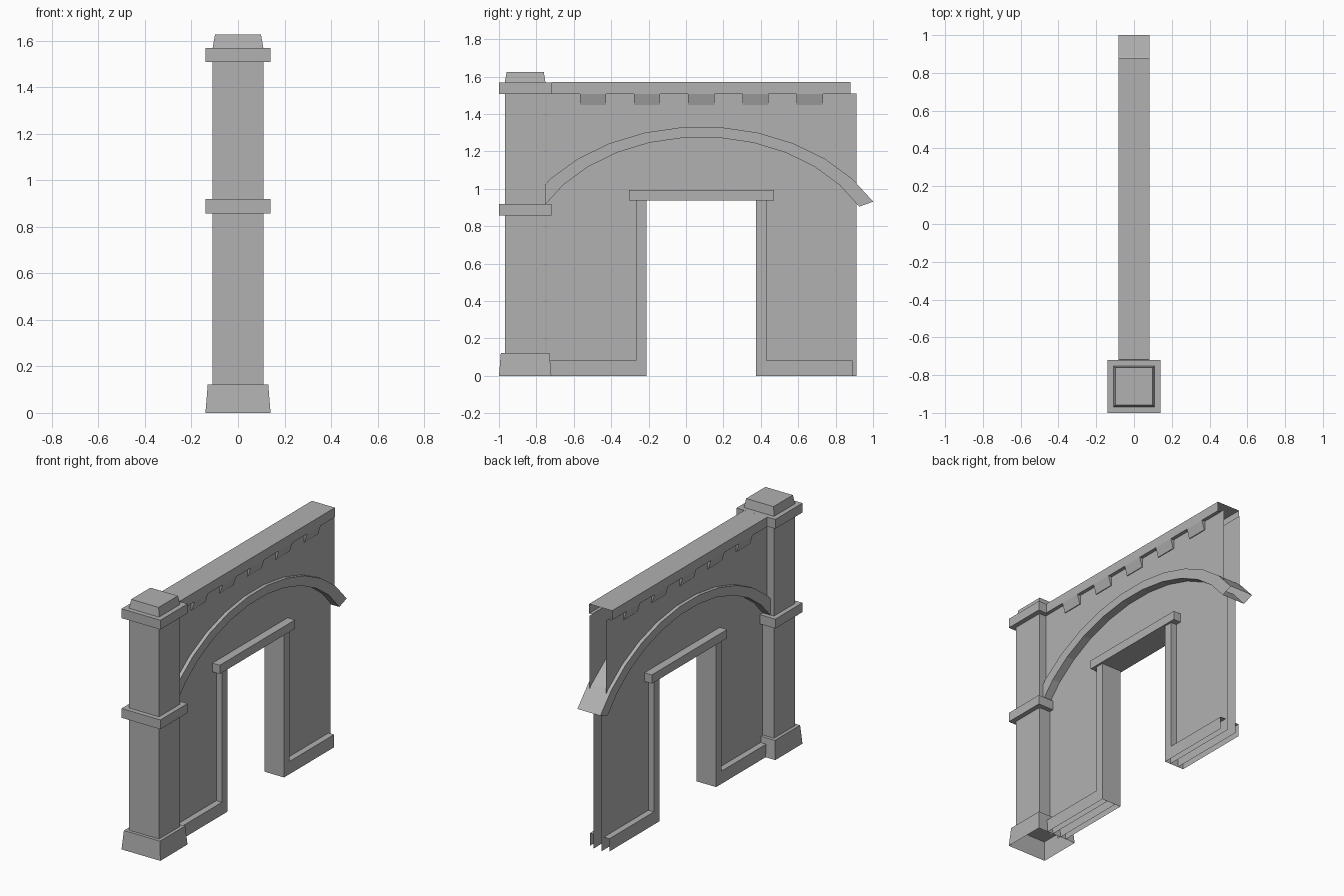
import bpy, math

if "Cube" in bpy.data.objects:
    bpy.data.objects.remove(bpy.data.objects["Cube"])

CY = 0.082     # centre line of the wall along y
PY = -0.86     # centre of the pillar along y
UPPER = 0.06   # half thickness of wall above the arch
LOWER = 0.03   # half thickness of the recessed wall below the arch
TRIM = 0.083   # half thickness of cornice, arch and lintel

stone = bpy.data.materials.new("stone")
stone.diffuse_color = (0.44, 0.44, 0.44, 1)
stone.use_nodes = True
stone.node_tree.nodes["Principled BSDF"].inputs["Base Color"].default_value = stone.diffuse_color


def make(name, verts, faces):
    me = bpy.data.meshes.new(name)
    me.from_pydata(verts, [], faces)
    me.materials.append(stone)
    me.update()
    ob = bpy.data.objects.new(name, me)
    bpy.context.collection.objects.link(ob)
    return ob


def slab(name, outline, half, through=(), ledge=(), back=LOWER):
    """Two matching side sheets of a (d, z) outline; listed edges are closed
    right through, or only as a ledge back to the wall surface."""
    n = len(outline)
    area = sum(outline[i][0] * outline[(i + 1) % n][1] -
               outline[(i + 1) % n][0] * outline[i][1] for i in range(n))
    verts = [(x, CY + d, z) for x in (half, -half, back, -back) for d, z in outline]
    faces = [list(range(n)), list(range(2 * n - 1, n - 1, -1))]
    for i in range(n):
        j = (i + 1) % n
        if i in through:
            faces.append([i, n + i, n + j, j])
        if i in ledge:
            faces.append([i, 2 * n + i, 2 * n + j, j])
            faces.append([3 * n + i, n + i, n + j, 3 * n + j])
    if area < 0:
        faces = [f[::-1] for f in faces]
    used = sorted({v for f in faces for v in f})
    remap = {v: k for k, v in enumerate(used)}
    return make(name, [verts[v] for v in used], [[remap[v] for v in f] for f in faces])


def block(name, z0, z1, r0, r1, bottom=True, top=True):
    """Square tapered block on the pillar axis."""
    verts = [(sx * r, PY + sy * r, z) for z, r in ((z0, r0), (z1, r1))
             for sx, sy in ((-1, -1), (1, -1), (1, 1), (-1, 1))]
    faces = [[i, (i + 1) % 4, 4 + (i + 1) % 4, 4 + i] for i in range(4)]
    if bottom:
        faces.append([3, 2, 1, 0])
    if top:
        faces.append([4, 5, 6, 7])
    return make(name, verts, faces)


# Pillar
block("pillar_base", 0, 0.122, 0.14, 0.13, bottom=False)
block("pillar_shaft", 0.122, 1.51, 0.109, 0.109, bottom=False, top=False)
block("pillar_band", 0.858, 0.919, 0.14, 0.14)
block("pillar_capital", 1.508, 1.569, 0.14, 0.14)
block("pillar_top", 1.569, 1.626, 0.109, 0.099, bottom=False)

# Elliptical arch moulding
STEPS = 11
angles = [math.radians(28.125 + 11.25 * i) for i in range(STEPS + 1)]
outer = [(1.042 * math.cos(a), 0.573 + 0.76 * math.sin(a)) for a in angles]
inner = [(0.957 * math.cos(a), 0.573 + 0.704 * math.sin(a)) for a in angles]
arch = []
for i in range(STEPS):
    quad = [outer[i], outer[i + 1], inner[i + 1], inner[i]]
    arch.append(slab("arch_moulding", quad, TRIM, through=[0, 2]))
with bpy.context.temp_override(active_object=arch[0], selected_objects=arch,
                               selected_editable_objects=arch, object=arch[0]):
    bpy.ops.object.join()


def clipped(curve, e):
    """Arch curve cut off at the wall ends."""
    (x0, z0), (x1, z1) = curve[:2]
    z = z0 + (z1 - z0) * (e - x0) / (x1 - x0)
    return [(e, z)] + list(curve[1:-1]) + [(-e, z)]


# Wall sheets (ends open): recessed below the arch with the doorway, thicker above
END = 0.829
slab("lower_wall", [(-END, 0), (-0.2925, 0), (-0.2925, 0.94), (0.2925, 0.94),
                    (0.2925, 0), (END, 0)] + clipped(inner, END), LOWER)
slab("upper_wall", [(-END, 1.51)] + clipped(outer, END)[::-1] + [(END, 1.51)], UPPER)

# Door jamb and skirting, one L shape per side
for side, s in (("left", -1), ("right", 1)):
    slab("jamb_and_skirting_" + side,
         [(s * d, z) for d, z in ((0.2925, 0), (0.2925, 0.938), (0.348, 0.938),
                                  (0.348, 0.083), (0.808, 0.083), (0.808, 0))],
         0.07, through=[0], ledge=[2, 3])

# Lintel with the door soffit
slab("lintel", [(-0.388, 0.938), (-0.2925, 0.938), (0.2925, 0.938), (0.388, 0.938),
                (0.388, 0.995), (-0.388, 0.995)],
     TRIM, through=[1], ledge=[0, 2, 3, 4, 5])

# Cornice, hollow with open ends
slab("cornice", [(-0.80, 1.508), (0.798, 1.508), (0.798, 1.57), (-0.80, 1.57)],
     TRIM, through=[2], ledge=[0], back=UPPER)

# Sloping brackets under the cornice
verts, faces = [], []
for k in range(-2, 3):
    for s in (1, -1):
        b = len(verts)
        for y in (CY + 0.29 * k - 0.07, CY + 0.29 * k + 0.07):
            verts += [(s * TRIM, y, 1.508), (s * 0.065, y, 1.448),
                      (s * UPPER, y, 1.448), (s * UPPER, y, 1.508)]
        new = [[b, b + 1, b + 5, b + 4], [b + 1, b + 2, b + 6, b + 5],
               [b, b + 3, b + 2, b + 1], [b + 4, b + 5, b + 6, b + 7]]
        faces += new if s > 0 else [f[::-1] for f in new]
make("cornice_brackets", verts, faces)
